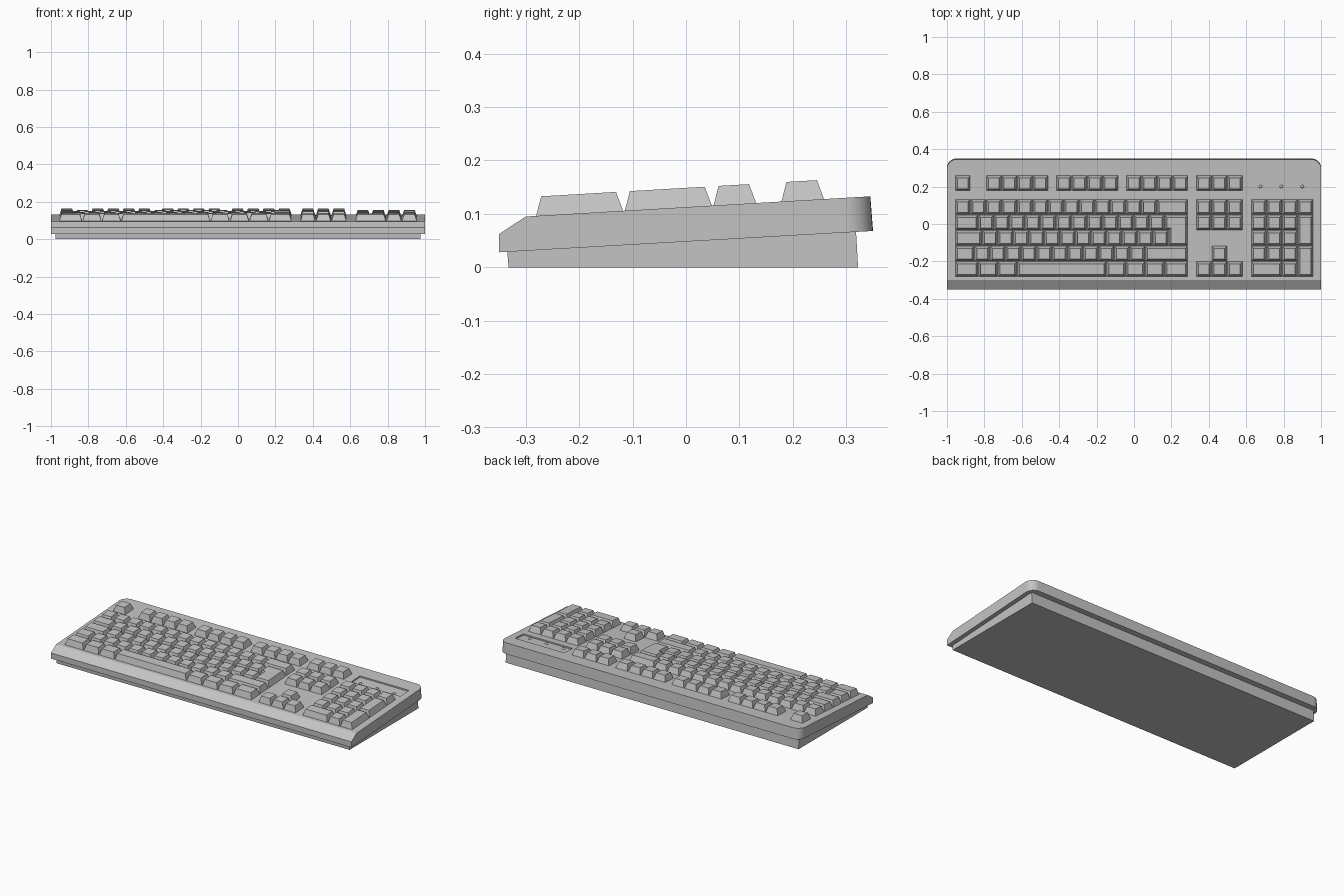
import bpy, bmesh, math
from mathutils import Vector

if "Cube" in bpy.data.objects:
    bpy.data.objects.remove(bpy.data.objects["Cube"], do_unlink=True)

GREY = (0.55, 0.55, 0.55, 1)
grey = bpy.data.materials.new("plain_grey")
grey.use_nodes = True
grey.diffuse_color = GREY
grey.node_tree.nodes["Principled BSDF"].inputs["Base Color"].default_value = GREY

U = 0.083            # key pitch
SLOPE = 0.0585       # tilt of the deck
KEY_H = 0.036
INSET = 0.012        # taper of each key side
GAP = 0.001


def deck(y):
    """Height of the sloping top surface."""
    return 0.095 + SLOPE * (y + 0.30)


def finish(bm, name):
    bmesh.ops.recalc_face_normals(bm, faces=bm.faces)
    mesh = bpy.data.meshes.new(name)
    bm.to_mesh(mesh)
    bm.free()
    mesh.materials.append(grey)
    obj = bpy.data.objects.new(name, mesh)
    bpy.context.collection.objects.link(obj)
    return obj


def add_prism(bm, lower, upper):
    """Solid between two matching loops of points."""
    a = [bm.verts.new(p) for p in lower]
    b = [bm.verts.new(p) for p in upper]
    n = len(a)
    bm.faces.new(a[::-1])
    bm.faces.new(b)
    for i in range(n):
        j = (i + 1) % n
        bm.faces.new((a[i], a[j], b[j], b[i]))


def side_extrusion(name, profile, half):
    bm = bmesh.new()
    add_prism(bm, [(-half, y, z) for y, z in profile], [(half, y, z) for y, z in profile])
    return bm


def inset(poly, d):
    """Move every edge of a counter-clockwise right-angled outline inward."""
    out = []
    for i, p in enumerate(poly):
        p = Vector(p)
        e1 = (p - Vector(poly[i - 1])).normalized()
        e2 = (Vector(poly[(i + 1) % len(poly)]) - p).normalized()
        out.append(p + d * Vector((-e1.y - e2.y, e1.x + e2.x)))
    return out


def add_key(bm, poly):
    """Tapered key cap standing on the deck."""
    lower = [(p.x, p.y, deck(p.y) - 0.002) for p in inset(poly, GAP)]
    upper = [(p.x, p.y - 0.002, deck(p.y) + KEY_H) for p in inset(poly, GAP + INSET)]
    add_prism(bm, lower, upper)


def rect(x, top, w=1, h=1):
    """Outline of a key from its left and back edges and its size in units."""
    return [(x, top - h * U), (x + w * U, top - h * U), (x + w * U, top), (x, top)]


def add_row(bm, x, top, widths):
    for w in widths:
        add_key(bm, rect(x, top, w))
        x += w * U


# Lower tray
finish(side_extrusion("base", [(-0.332, 0), (0.322, 0), (0.318, 0.07), (-0.335, 0.035)], 0.975),
       "base_tray")

# Upper case with chamfered front and rounded back corners
bm = side_extrusion("case", [(-0.35, 0.028), (0.35, 0.068), (0.345, deck(0.345)),
                             (-0.30, deck(-0.30)), (-0.35, 0.062)], 1.0)
back_corners = [e for e in bm.edges
                if all(v.co.y > 0.3 for v in e.verts)
                and abs(e.verts[0].co.x - e.verts[1].co.x) < 0.01]
bmesh.ops.bevel(bm, geom=back_corners, offset=0.05, offset_type='OFFSET',
                segments=8, profile=0.5, affect='EDGES')
case = finish(bm, "upper_case")

# Shallow recess for the indicator panel
PX0, PX1, PY0, PY1, DEPTH = 0.63, 0.957, 0.178, 0.259, 0.008
outline = [(PX0, PY0), (PX1, PY0), (PX1, PY1), (PX0, PY1)]
bm = bmesh.new()
add_prism(bm, [(x, y, deck(y) - DEPTH) for x, y in outline],
          [(x, y, deck(y) + 0.05) for x, y in outline])
cutter = finish(bm, "panel_cutter")
cutter.hide_render = True
mod = case.modifiers.new("panel_recess", 'BOOLEAN')
mod.operation = 'DIFFERENCE'
mod.solver = 'EXACT'
mod.object = cutter
bpy.ops.object.select_all(action='DESELECT')
case.select_set(True)
bpy.context.view_layer.objects.active = case
bpy.ops.object.modifier_apply(modifier=mod.name)
bpy.data.objects.remove(cutter, do_unlink=True)
bpy.ops.object.shade_smooth_by_angle(angle=math.radians(30))

# Key block positions
MAIN_X, NAV_X, PAD_X = -0.957, 0.332, 0.626
F_TOP = 0.26
ROW = [0.133 - i * U for i in range(5)]

# Function row
bm = bmesh.new()
add_row(bm, MAIN_X, F_TOP, [1])
for x in (-0.791, -0.417, -0.043):
    add_row(bm, x, F_TOP, [1] * 4)
add_row(bm, NAV_X, F_TOP, [1] * 3)
finish(bm, "function_keys")

# Main typing block
bm = bmesh.new()
for top, widths in zip(ROW, ([1] * 13 + [2],
                             [1.5] + [1] * 12,
                             [1.75] + [1] * 12,
                             [1.25] + [1] * 11 + [2.75],
                             [1.5, 1.25, 1.25, 5.75, 1.25, 1.25, 1.25, 1.5])):
    add_row(bm, MAIN_X, top, widths)
finish(bm, "typing_keys")

# Stepped two-row enter key
xa, xb, xr = (MAIN_X + k * U for k in (13.5, 13.75, 15))
bm = bmesh.new()
add_key(bm, [(xb, ROW[3]), (xr, ROW[3]), (xr, ROW[1]), (xa, ROW[1]),
             (xa, ROW[2]), (xb, ROW[2])])
finish(bm, "enter_key")

# Navigation and arrow keys
bm = bmesh.new()
for top in (ROW[0], ROW[1], ROW[4]):
    add_row(bm, NAV_X, top, [1] * 3)
add_row(bm, NAV_X + U, ROW[3], [1])
finish(bm, "navigation_keys")

# Number pad with two tall keys on its right
bm = bmesh.new()
for top, widths in zip(ROW, ([1] * 4, [1] * 3, [1] * 3, [1] * 3, [2, 1])):
    add_row(bm, PAD_X, top, widths)
for top in (ROW[1], ROW[3]):
    add_key(bm, rect(PAD_X + 3 * U, top, 1, 2))
finish(bm, "number_pad_keys")

# Indicator lights
for i, x in enumerate((0.676, 0.788, 0.9)):
    bm = bmesh.new()
    bmesh.ops.create_uvsphere(bm, u_segments=16, v_segments=8, radius=0.009)
    for v in bm.verts:
        v.co = Vector((x, 0.2, deck(0.2) - DEPTH)) + Vector((v.co.x, v.co.y, v.co.z * 0.7))
    for f in bm.faces:
        f.smooth = True
    finish(bm, f"indicator_light_{i + 1}")
